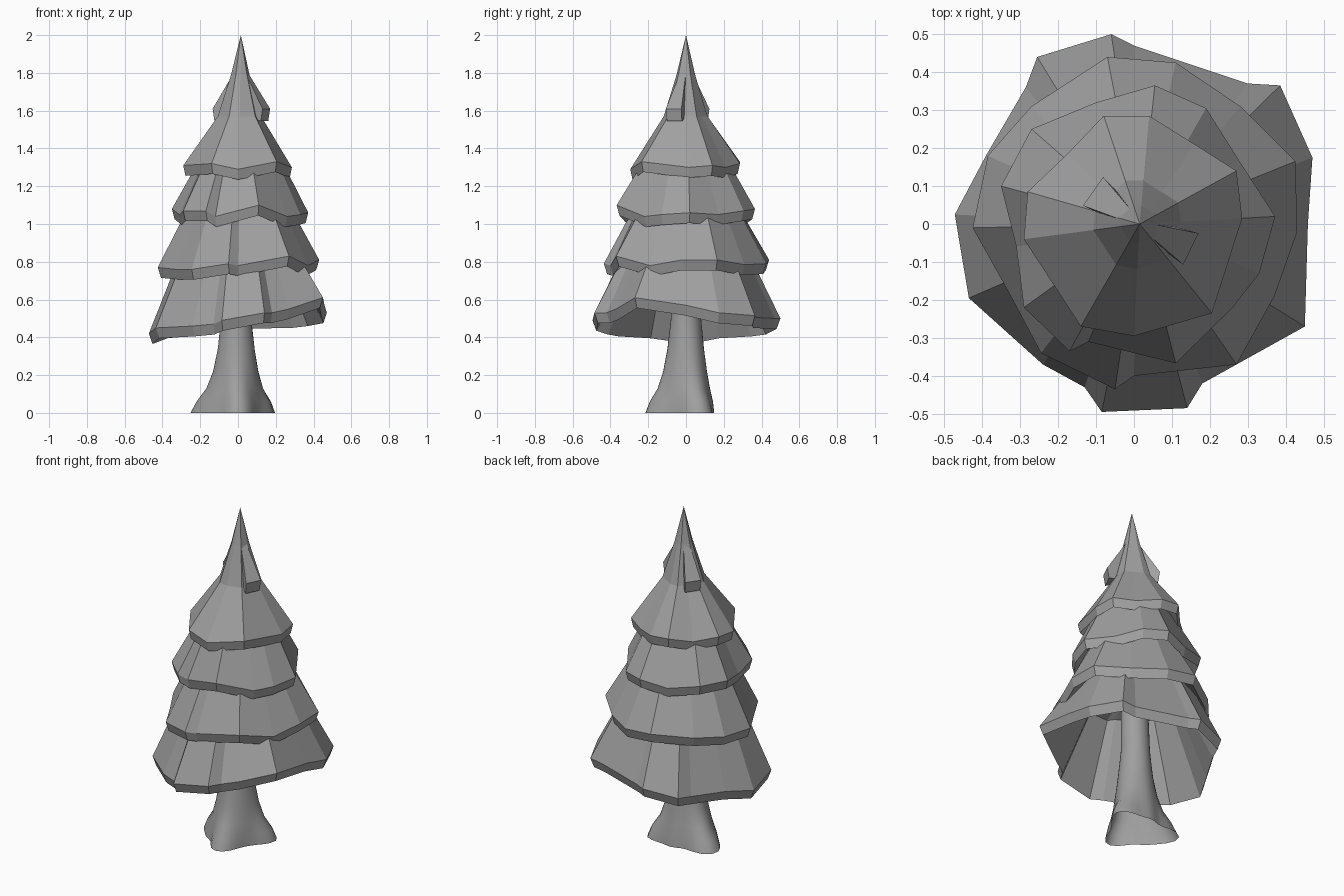
import bpy, bmesh
from math import sin, cos, pi, radians

CX = 0.015  # the crown axis sits slightly off centre

# Mid-grey finish shared by every part
GREY = bpy.data.materials.new("mid_grey")
GREY.diffuse_color = (0.35, 0.35, 0.35, 1)


def finish(name, bm):
    bmesh.ops.remove_doubles(bm, verts=bm.verts[:], dist=0.0005)
    bmesh.ops.recalc_face_normals(bm, faces=bm.faces[:])
    mesh = bpy.data.meshes.new(name)
    bm.to_mesh(mesh)
    bm.free()
    mesh.materials.append(GREY)
    ob = bpy.data.objects.new(name, mesh)
    bpy.context.collection.objects.link(ob)
    return ob


def loft(name, rings):
    """Bridge successive closed rings of equal length."""
    bm = bmesh.new()
    loops = [[bm.verts.new(p) for p in ring] for ring in rings]
    for a, b in zip(loops, loops[1:]):
        for i in range(len(a)):
            j = (i + 1) % len(a)
            bm.faces.new((a[i], a[j], b[j], b[i]))
    return finish(name, bm)


def tier(name, rim, upper, inner):
    """Skirt of branches: upper rings, jagged rim, thick lip, hollow underside."""
    def scaled(f, z=None, dz=0):
        return [(CX + (x - CX) * f, y * f, h + dz if z is None else z)
                for x, y, h in rim]
    rings = [scaled(f, z) for f, z in upper]
    rings += [scaled(1), scaled(0.96, dz=-0.055)]
    rings += [scaled(f, z) for f, z in inner]
    return loft(name, rings)


# Branch tiers, rim points anticlockwise from the right
tier("bottom_branches", [
    (0.47, 0.175, 0.53), (0.385, 0.365, 0.515), (0.30, 0.37, 0.505),
    (0.0, 0.47, 0.50), (-0.06, 0.50, 0.50), (-0.255, 0.44, 0.47),
    (-0.285, 0.36, 0.46), (-0.39, 0.18, 0.45), (-0.472, 0.025, 0.42),
    (-0.435, -0.195, 0.45), (-0.24, -0.37, 0.46), (-0.13, -0.43, 0.47),
    (-0.085, -0.495, 0.49), (0.14, -0.485, 0.53), (0.18, -0.42, 0.53),
    (0.27, -0.37, 0.55), (0.45, -0.27, 0.61), (0.458, 0.0, 0.57)],
    [(0.61, 0.90)], [(0.56, 0.83), (0.15, 0.90)])

tier("lower_branches", [
    (0.43, -0.02, 0.81), (0.425, 0.165, 0.81), (0.28, 0.31, 0.785),
    (0.11, 0.425, 0.79), (-0.07, 0.44, 0.81), (-0.27, 0.31, 0.79),
    (-0.385, 0.18, 0.78), (-0.425, -0.01, 0.77), (-0.33, -0.18, 0.76),
    (-0.245, -0.34, 0.76), (-0.05, -0.435, 0.79), (0.0, -0.40, 0.78),
    (0.27, -0.37, 0.83), (0.37, -0.19, 0.78)],
    [(0.63, 1.09)], [(0.74, 0.84)])

tier("middle_branches", [
    (0.372, 0.02, 1.06), (0.275, 0.17, 1.05), (0.19, 0.305, 1.07),
    (0.055, 0.365, 1.08), (-0.10, 0.32, 1.05), (-0.27, 0.25, 1.08),
    (-0.35, 0.10, 1.08), (-0.31, -0.06, 1.05), (-0.29, -0.22, 1.07),
    (-0.17, -0.335, 1.07), (-0.12, -0.31, 1.04), (0.11, -0.367, 1.10),
    (0.26, -0.22, 1.04), (0.33, -0.13, 1.05)],
    [(0.60, 1.34)], [(0.74, 1.12)])

tier("top_branches", [
    (0.285, 0.015, 1.30), (0.27, 0.14, 1.31), (0.16, 0.21, 1.30),
    (0.04, 0.285, 1.32), (-0.08, 0.285, 1.33), (-0.175, 0.185, 1.30),
    (-0.28, 0.085, 1.32), (-0.29, -0.04, 1.31), (-0.14, -0.27, 1.32),
    (0.0, -0.295, 1.29), (0.205, -0.235, 1.33)],
    [(0.0, 2.0), (0.17, 1.79), (0.40, 1.57)], [(0.74, 1.37)])


# Small wedge tufts near the tip
def tuft(name, angle):
    c, s = cos(radians(angle)), sin(radians(angle))
    bm = bmesh.new()
    for r, w, z in [(0.035, 0.016, 1.80), (0.150, 0.046, 1.61),
                    (0.140, 0.044, 1.545), (0.06, 0.030, 1.56)]:
        for t in (-w, w):
            bm.verts.new((CX + r * c - t * s, r * s + t * c, z))
    bmesh.ops.convex_hull(bm, input=bm.verts[:])
    bmesh.ops.dissolve_limit(bm, angle_limit=radians(3),
                             verts=bm.verts[:], edges=bm.edges[:])
    finish(name, bm)


tuft("tip_tuft_left", 145)
tuft("tip_tuft_right", -26)

# Trunk with a root flare that fades out upward
N = 32
ROOTS = [(160, 0.125), (205, 0.04), (272, 0.085), (27, 0.09), (85, 0.02)]


def trunk_ring(z, radius, flare, cx):
    ring = []
    for i in range(N):
        a = 2 * pi * i / N
        r = radius
        for deg, size in ROOTS:
            r += flare * size * max(0, cos(a - radians(deg))) ** 8
        ring.append((cx + r * cos(a), r * sin(a), z))
    return ring


trunk = loft("trunk", [
    trunk_ring(*p) for p in [
        (0.0, 0.130, 1.0, -0.005), (0.06, 0.128, 0.75, -0.005),
        (0.13, 0.120, 0.35, -0.008), (0.22, 0.108, 0.15, -0.008),
        (0.34, 0.094, 0.05, -0.008), (0.50, 0.080, 0.0, -0.010),
        (0.90, 0.073, 0.0, 0.0)]])
bpy.context.view_layer.objects.active = trunk
trunk.select_set(True)
bpy.ops.object.shade_smooth_by_angle(angle=radians(40))
